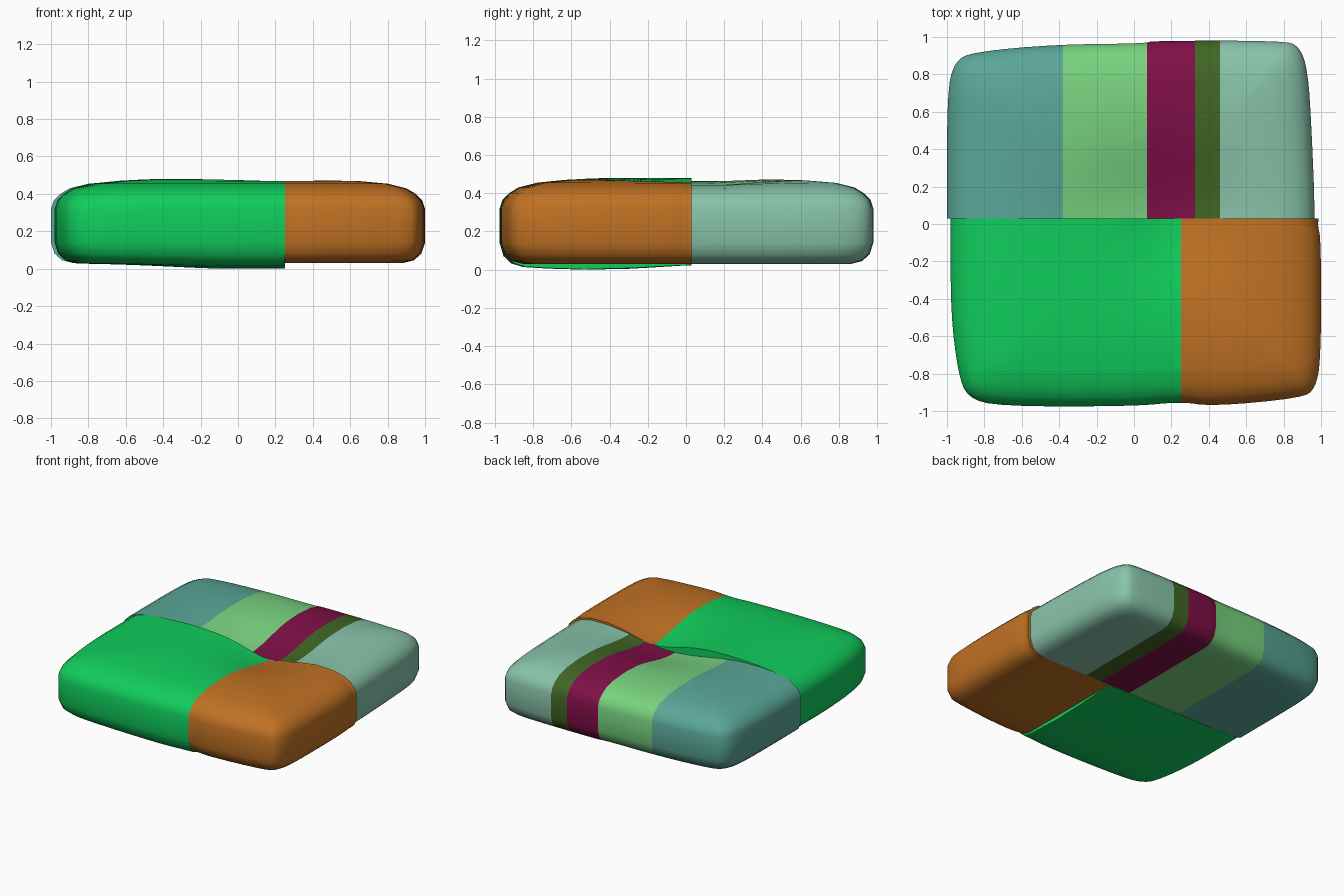
import bpy
import bmesh
from math import exp, ceil
from mathutils import Vector

cube = bpy.data.objects.get("Cube")
if cube:
    bpy.data.objects.remove(cube, do_unlink=True)

SEAM_Y = 0.03

# Half outlines in plan, running from the left side round to the right side
FRONT = [(0.98, 0), (1, -0.08), (1, -0.72), (0.97, -0.88), (0.9, -0.93),
         (0.42, -0.975), (0.25, -0.95), (0, -0.975), (-0.72, -0.975),
         (-0.89, -0.93), (-0.94, -0.8), (-0.98, -0.48), (-0.98, 0)]
BACK = [(0.97, 0), (0.95, 0.5), (0.93, 0.82), (0.885, 0.95), (0.8, 0.98),
        (0.1, 0.98), (0.06, 0.965), (-0.42, 0.96), (-0.86, 0.92),
        (-0.96, 0.87), (-1, 0.7), (-1, 0)]

# Pillow profile: plan scale and height, from the underside to the top
PROFILE = [(0.02, 0.03), (0.3, 0.03), (0.55, 0.03), (0.75, 0.03), (0.88, 0.03),
           (0.94, 0.045), (0.98, 0.08), (1, 0.14), (1, 0.32), (0.985, 0.365),
           (0.95, 0.4), (0.9, 0.43), (0.8, 0.455), (0.65, 0.47), (0.5, 0.478),
           (0.4, 0.48), (0.3, 0.48), (0.2, 0.48), (0.1, 0.48), (0.02, 0.48)]


def linear(c):
    c /= 255
    return c / 12.92 if c < 0.04 else ((c + 0.055) / 1.055) ** 2.4


def material(name, rgb):
    mat = bpy.data.materials.new(name)
    mat.use_nodes = True
    color = [linear(c) for c in rgb] + [1]
    mat.diffuse_color = color
    bsdf = mat.node_tree.nodes["Principled BSDF"]
    bsdf.inputs["Base Color"].default_value = color
    bsdf.inputs["Roughness"].default_value = 0.6
    return mat


def full_outline(half):
    """Mirror a half outline, round its corners and even out its spacing."""
    pts = [Vector(p) for p in half]
    pts += [Vector((x, -y)) for x, y in half[-2:0:-1]]
    for _ in range(2):
        pts = [q for a, b in zip(pts, pts[1:] + pts[:1])
               for q in (a.lerp(b, 0.25), a.lerp(b, 0.75))]
    even = []
    for a, b in zip(pts, pts[1:] + pts[:1]):
        n = max(1, ceil((b - a).length / 0.08))
        even += [a.lerp(b, i / n) for i in range(n)]
    return even


def bell(x, y, cx, cy, wx, wy):
    return exp(-((x - cx) / wx) ** 2 / 2 - ((y - cy) / wy) ** 2 / 2)


def height(x, y, z, front, sag):
    """Sink the top where the blocks meet and let the underside sag."""
    if z > 0.3:
        if front:
            return z - 0.09 * bell(x, y, 0.25, 0.05, 0.2, 0.25)
        return z - 0.1 * bell(x, y, 0.12, 0.05, 0.33, 0.25)
    if z < 0.1:
        return max(0, z - sag * bell(x, y, 0.05, -0.5, 0.4, 0.3))
    return z


def pillow(outline, front, sag):
    bm = bmesh.new()
    rings = [[bm.verts.new((p.x * s, p.y * s, height(p.x * s, p.y * s, z, front, sag)))
              for p in outline] for s, z in PROFILE]
    n = len(outline)
    for low, high in zip(rings, rings[1:]):
        for i in range(n):
            j = (i + 1) % n
            bm.faces.new((low[i], low[j], high[j], high[i]))
    bm.faces.new(rings[0])
    bm.faces.new(rings[-1])
    return bm


def cut(bm, co, normal):
    """Remove everything beyond the plane and close the cut."""
    geom = bm.verts[:] + bm.edges[:] + bm.faces[:]
    bmesh.ops.bisect_plane(bm, geom=geom, dist=1e-5, plane_co=co,
                           plane_no=normal, clear_outer=True)
    bmesh.ops.holes_fill(bm, edges=[e for e in bm.edges if e.is_boundary], sides=0)


def block(name, front, x0, x1, mat, sag=0.0):
    bm = pillow(full_outline(FRONT if front else BACK), front, sag)
    cut(bm, (0, SEAM_Y, 0), (0, 1 if front else -1, 0))
    if x0 > -1:
        cut(bm, (x0, 0, 0), (-1, 0, 0))
    if x1 < 1:
        cut(bm, (x1, 0, 0), (1, 0, 0))
    bmesh.ops.recalc_face_normals(bm, faces=bm.faces[:])
    mesh = bpy.data.meshes.new(name)
    bm.to_mesh(mesh)
    bm.free()
    mesh.materials.append(mat)
    obj = bpy.data.objects.new(name, mesh)
    bpy.context.collection.objects.link(obj)
    bpy.ops.object.select_all(action='DESELECT')
    obj.select_set(True)
    bpy.context.view_layer.objects.active = obj
    bpy.ops.object.shade_smooth_by_angle(angle=0.6)


# Two front blocks
block("front_right_block", True, -1, 0.25, material("bright green", (16, 205, 92)), 0.032)
block("front_left_block", True, 0.25, 1, material("orange brown", (192, 113, 35)))

# Row of back blocks and bands
block("back_right_block", False, -1, -0.38, material("teal", (90, 167, 152)))
block("back_middle_block", False, -0.38, 0.07, material("light green", (120, 210, 127)))
block("back_wide_band", False, 0.07, 0.325, material("magenta", (128, 15, 72)))
block("back_narrow_band", False, 0.325, 0.46, material("olive green", (64, 102, 36)))
block("back_left_block", False, 0.46, 1, material("seafoam", (136, 195, 170)))
